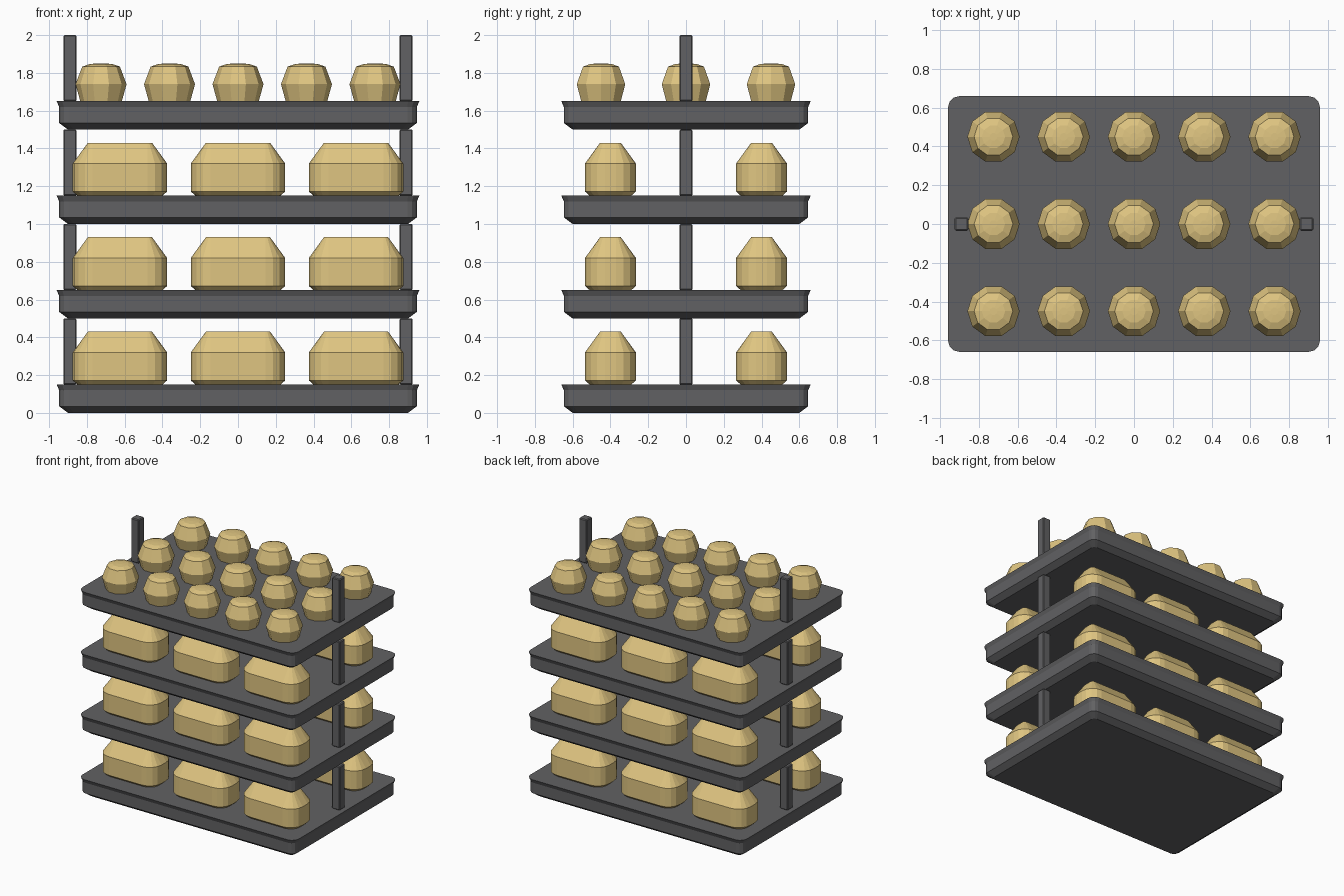
import bpy, bmesh, math

if "Cube" in bpy.data.objects:
    bpy.data.objects.remove(bpy.data.objects["Cube"])


def material(name, color):
    m = bpy.data.materials.new(name)
    m.diffuse_color = color
    m.use_nodes = True
    m.node_tree.nodes["Principled BSDF"].inputs["Base Color"].default_value = m.diffuse_color
    return m


metal = material("dark_metal", (0.12, 0.12, 0.125, 1))
crust = material("bread_crust", (0.74, 0.56, 0.22, 1))


def rounded_rect(hx, hy, r, seg):
    pts = []
    for q, (sx, sy) in enumerate([(1, 1), (-1, 1), (-1, -1), (1, -1)]):
        for i in range(seg + 1):
            a = math.pi / 2 * (q + i / seg)
            pts.append((sx * (hx - r) + r * math.cos(a), sy * (hy - r) + r * math.sin(a)))
    return pts


def circle(r, n):
    return [(r * math.cos(2 * math.pi * i / n), r * math.sin(2 * math.pi * i / n)) for i in range(n)]


def loft(name, rings, mat):
    """Skin a stack of (outline, z) rings and cap both ends."""
    bm = bmesh.new()
    loops = [[bm.verts.new((x, y, z)) for x, y in pts] for pts, z in rings]
    for a, b in zip(loops, loops[1:]):
        n = len(a)
        for i in range(n):
            j = (i + 1) % n
            bm.faces.new((a[i], a[j], b[j], b[i]))
    bm.faces.new(loops[0][::-1])
    bm.faces.new(loops[-1])
    me = bpy.data.meshes.new(name)
    bm.to_mesh(me)
    bm.free()
    me.materials.append(mat)
    return me


def place(mesh, name, loc):
    ob = bpy.data.objects.new(name, mesh)
    ob.location = loc
    bpy.context.collection.objects.link(ob)
    return ob


# Tray: chamfered underside, straight wall, flared rim
tray = loft("tray", [(rounded_rect(hx, hy, r, 3), z) for hx, hy, r, z in [
    (0.90, 0.60, 0.03, 0), (0.947, 0.647, 0.05, 0.035),
    (0.947, 0.647, 0.05, 0.12), (0.96, 0.66, 0.06, 0.15)]], metal)

# Loaf: rounded block with sloped crown
loaf = loft("loaf", [(rounded_rect(0.25 - d, 0.135 - d, 0.105 - d, 4), z) for d, z in [
    (0.025, 0), (0, 0.022), (0, 0.17), (0.08, 0.28)]], crust)

# Bun: ten-sided barrel with a shallow domed top
bun = loft("bun", [(circle(r, 10), z) for r, z in [
    (0.11, 0), (0.135, 0.09), (0.10, 0.183), (0.06, 0.197), (0.02, 0.2)]], crust)


# Post section: square bar with softened edges
def post_mesh(h):
    b = 0.006
    outer = rounded_rect(0.035, 0.035, b, 1)
    inner = rounded_rect(0.035 - b, 0.035 - b, 0.003, 1)
    return loft("post", [(inner, 0), (outer, b), (outer, h - b), (inner, h)], metal)


post = post_mesh(0.35)

for level in range(4):
    z = level * 0.5
    top = z + 0.15
    place(tray, f"tray_{level}", (0, 0, z))
    for side in (-1, 1):
        place(post, f"post_{level}", (side * 0.89, 0, top))
    if level < 3:
        # Two rows of loaves on the lower trays
        for x in (-0.625, 0, 0.625):
            for y in (-0.4, 0.4):
                place(loaf, "loaf", (x, y, top))
    else:
        # Grid of buns on the top tray
        for i in range(5):
            for y in (-0.45, 0, 0.45):
                place(bun, "bun", (-0.725 + i * 0.3625, y, top))
